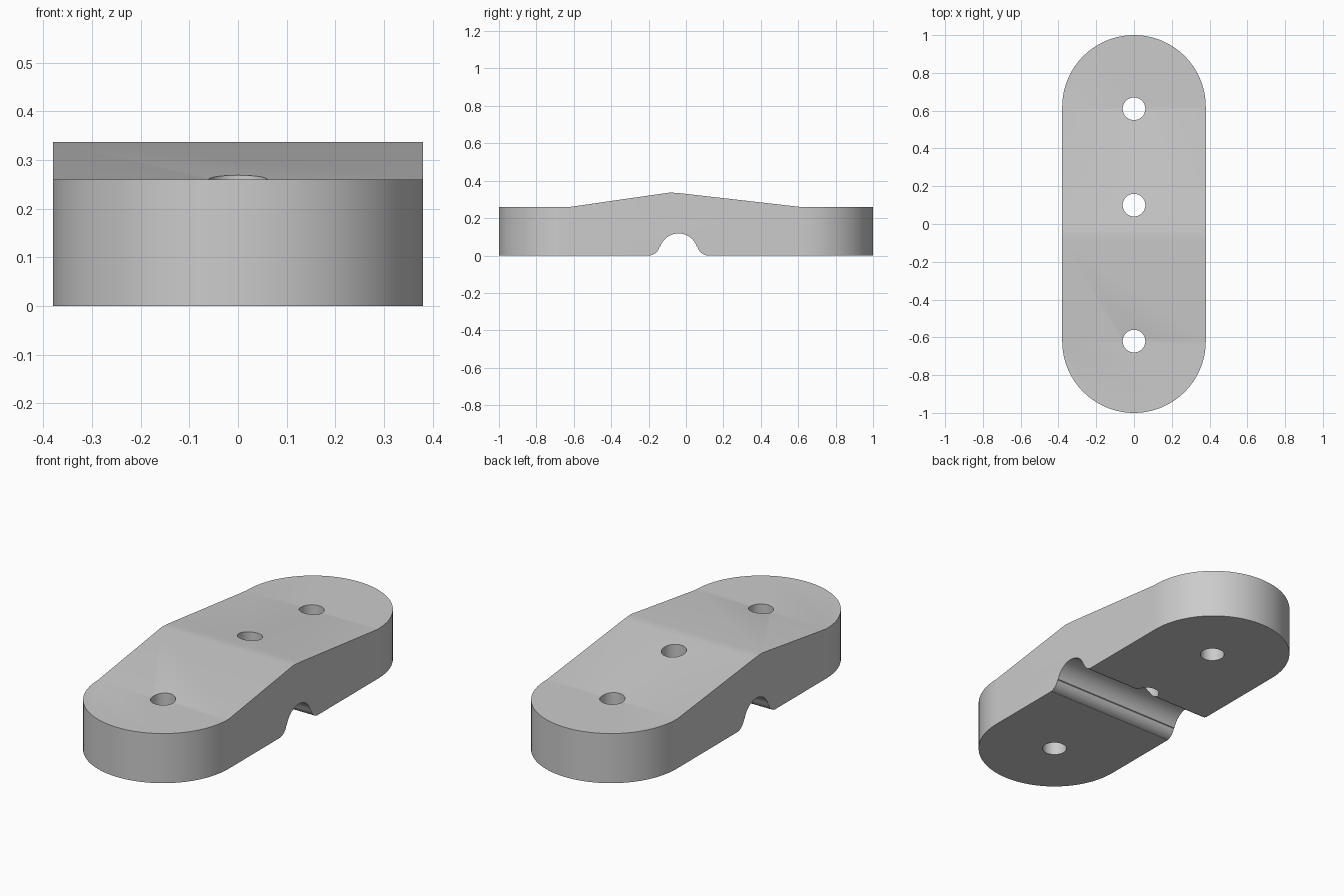
import bpy
import bmesh
from math import cos, sin, pi, radians

cube = bpy.data.objects.get("Cube")
if cube:
    bpy.data.objects.remove(cube, do_unlink=True)

HALF_WIDTH = 0.38
END_CENTRE = 1 - HALF_WIDTH
TOP = 0.26

grey = bpy.data.materials.new("plain_grey")
grey.use_nodes = True
colour = (0.6, 0.6, 0.6, 1)
grey.diffuse_color = colour
grey.node_tree.nodes["Principled BSDF"].inputs["Base Color"].default_value = colour


def arc(cx, cy, r, start, end, steps):
    """Points along a circular arc, angles in degrees."""
    angles = [radians(start + (end - start) * i / steps) for i in range(steps + 1)]
    return [(cx + r * cos(a), cy + r * sin(a)) for a in angles]


def prism(name, points, offset):
    """Extrude a closed outline of 3D points along an offset."""
    bm = bmesh.new()
    face = bm.faces.new([bm.verts.new(p) for p in points])
    ext = bmesh.ops.extrude_face_region(bm, geom=[face])
    bmesh.ops.translate(bm, vec=offset,
                        verts=[v for v in ext["geom"] if isinstance(v, bmesh.types.BMVert)])
    bmesh.ops.recalc_face_normals(bm, faces=bm.faces)
    mesh = bpy.data.meshes.new(name)
    bm.to_mesh(mesh)
    bm.free()
    mesh.materials.append(grey)
    obj = bpy.data.objects.new(name, mesh)
    bpy.context.collection.objects.link(obj)
    return obj


def combine(target, cutter, operation):
    """Apply a boolean and discard its cutter."""
    cutter.hide_render = True
    mod = target.modifiers.new(operation, "BOOLEAN")
    mod.operation = operation
    mod.solver = "EXACT"
    mod.object = cutter
    bpy.context.view_layer.objects.active = target
    bpy.ops.object.modifier_apply(modifier=mod.name)
    bpy.data.objects.remove(cutter, do_unlink=True)


# Side profile: flat ends, ridged top, flared groove underneath
GROOVE_Y = -0.04
groove = (arc(GROOVE_Y - 0.16, 0.06, 0.06, -80, -15, 6)
          + arc(GROOVE_Y, 0.015, 0.103, 162, 18, 24)
          + arc(GROOVE_Y + 0.16, 0.06, 0.06, 195, 260, 6))
profile = ([(-1.1, 0), (GROOVE_Y - 0.15, 0)] + groove
           + [(GROOVE_Y + 0.15, 0), (1.1, 0), (1.1, TOP), (0.61, TOP),
              (-0.03, 0.333), (-0.085, 0.337), (-0.62, TOP), (-1.1, TOP)])
body = prism("clamp_body", [(-0.5, y, z) for y, z in profile], (1, 0, 0))

# Rounded plan outline
outline = (arc(0, END_CENTRE, HALF_WIDTH, 0, 180, 48)
           + arc(0, -END_CENTRE, HALF_WIDTH, 180, 360, 48))
combine(body, prism("outline_cutter", [(x, y, -0.1) for x, y in outline], (0, 0, 0.6)),
        "INTERSECT")

# Three vertical through holes
for y in (-0.62, 0.1, 0.61):
    circle = arc(0, y, 0.06, 0, 360, 32)[:-1]
    combine(body, prism("hole_cutter", [(px, py, -0.1) for px, py in circle], (0, 0, 0.6)),
            "DIFFERENCE")

# Smooth rounded walls, crisp edges
body.select_set(True)
bpy.context.view_layer.objects.active = body
bpy.ops.object.shade_smooth_by_angle(angle=radians(30))
